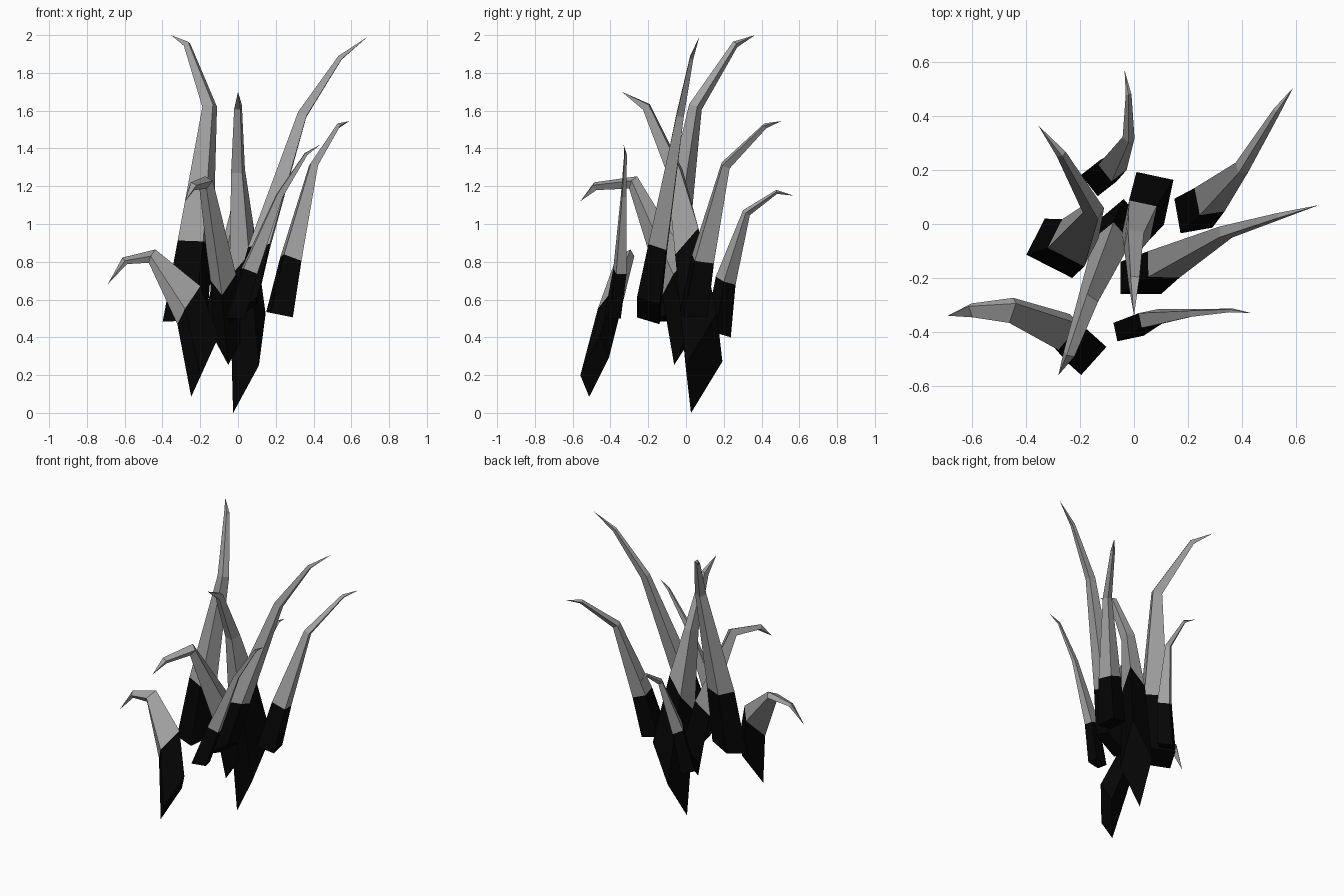
import bpy, bmesh
from math import cos, sin, radians
from mathutils import Vector

cube = bpy.data.objects.get("Cube")
if cube:
    bpy.data.objects.remove(cube, do_unlink=True)


def make_material(name, value):
    mat = bpy.data.materials.new(name)
    mat.use_nodes = True
    colour = (value, value, value, 1)
    mat.diffuse_color = colour
    shader = mat.node_tree.nodes["Principled BSDF"]
    shader.inputs["Base Color"].default_value = colour
    shader.inputs["Roughness"].default_value = 0.9
    return mat


black = make_material("root black", 0.0015)
grey = make_material("blade grey", 0.37)
UP = Vector((0, 0, 1))
SLANT = (1, 0.6, 0, 0)  # how far the root slant carries up the blade


def make_blade(name, path, half, yaw, slope=(0, 0), taper=(1, 0.8, 0.33, 0.16)):
    """Four-sided bent spike; its first section is the dark root."""
    pts = [Vector(p) for p in path]
    a = radians(yaw)
    u = Vector((cos(a), sin(a), 0)) * half[0]
    v = Vector((-sin(a), cos(a), 0)) * half[1]
    corners = [-u - v, u - v, u + v, -u + v]
    bm = bmesh.new()
    rings, last = [], UP
    for i, scale in enumerate(taper):
        ring = []
        if i:
            # Carry the section along the bend
            tangent = ((pts[i] - pts[i - 1]).normalized()
                       + (pts[i + 1] - pts[i]).normalized()).normalized()
            turn = last.rotation_difference(tangent)
            corners = [turn @ c for c in corners]
            last = tangent
        for c in corners:
            p = pts[i] + c * scale
            # Slanted root and slanted colour break
            p.z += SLANT[i] * scale * (slope[0] * c.x + slope[1] * c.y)
            ring.append(bm.verts.new(p))
        rings.append(ring)
    bm.faces.new(rings[0][::-1])
    for i, (low, high) in enumerate(zip(rings, rings[1:])):
        for k in range(4):
            n = (k + 1) % 4
            face = bm.faces.new((low[k], low[n], high[n], high[k]))
            face.material_index = 1 if i else 0
    tip = bm.verts.new(pts[-1])
    for k in range(4):
        face = bm.faces.new((rings[-1][k], rings[-1][(k + 1) % 4], tip))
        face.material_index = 1
    bmesh.ops.recalc_face_normals(bm, faces=bm.faces)
    mesh = bpy.data.meshes.new(name)
    bm.to_mesh(mesh)
    bm.free()
    mesh.materials.append(black)
    mesh.materials.append(grey)
    obj = bpy.data.objects.new(name, mesh)
    bpy.context.collection.objects.link(obj)


# Tall blades
make_blade("tall_left_blade",
           [(-.28, -.09, .505), (-.225, -.07, .91), (-.15, .05, 1.62),
            (-.27, .26, 1.95), (-.355, .365, 2)], (.095, .075), -27, (.15, .2))
make_blade("tall_right_blade",
           [(.025, -.2, .54), (.11, -.15, .87), (.34, -.03, 1.58),
            (.54, .03, 1.88), (.685, .07, 1.99)], (.075, .06), 0, (.7, -.3))
make_blade("centre_blade",
           [(.06, .095, .262), (.02, .015, .85), (0, -.06, 1.28),
            (0, -.21, 1.62), (0, -.34, 1.7)], (.07, .085), -12, (2.1, 1.2),
           (1, .75, .43, .24))

# Medium blades
make_blade("right_blade",
           [(.22, .04, .52), (.28, .09, .815), (.4, .21, 1.31),
            (.53, .42, 1.52), (.59, .505, 1.545)], (.06, .065), 10, (-.2, 0))
make_blade("front_right_blade",
           [(-.02, -.39, .5), (.06, -.35, .75), (.22, -.33, 1.15),
            (.36, -.32, 1.37), (.435, -.33, 1.42)], (.05, .035), 12)
make_blade("front_hooked_blade",
           [(-.045, .015, .4), (-.08, -.06, .72), (-.17, -.28, 1.22),
            (-.24, -.48, 1.2), (-.28, -.56, 1.12)], (.055, .055), 40, (.35, 1.85),
           (1, .9, .5, .3))
make_blade("back_blade",
           [(-.13, .17, .42), (-.08, .21, .7), (-.02, .32, 1.06),
            (-.02, .48, 1.17), (-.035, .57, 1.15)], (.05, .045), -52, (0, -.3))

# Low drooping blade
make_blade("low_left_blade",
           [(-.175, -.484, .245), (-.26, -.4, .57), (-.455, -.32, .83),
            (-.6, -.32, .805), (-.69, -.34, .68)], (.07, .035), 48, (2.2, 0),
           (1, .9, .6, .33))
